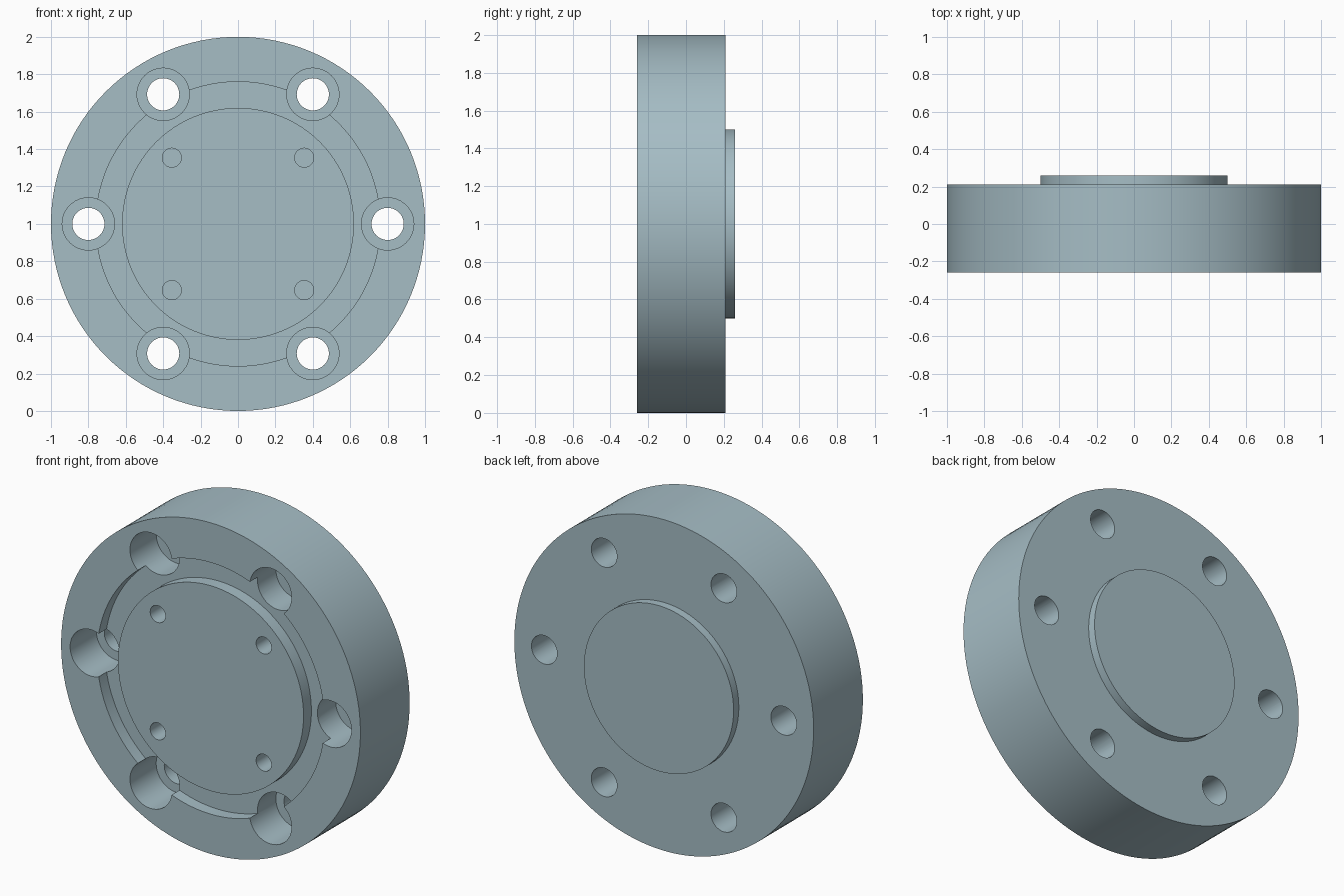
import bpy, bmesh
from math import sin, cos, pi, radians

if "Cube" in bpy.data.objects:
    bpy.data.objects.remove(bpy.data.objects["Cube"])

FRONT, RIM_BACK, BACK = -0.26, 0.21, 0.26
CENTRE_Z = 1.0


def lathe(bm, profile, segments, cx=0.0, cz=0.0):
    """Turn (radius, y) points around a y-parallel axis and cap both ends."""
    rings = []
    for r, y in profile:
        rings.append([bm.verts.new((cx + r * cos(2 * pi * i / segments), y,
                                    cz + r * sin(2 * pi * i / segments)))
                      for i in range(segments)])
    for a, b in zip(rings, rings[1:]):
        for i in range(segments):
            j = (i + 1) % segments
            bm.faces.new((a[i], a[j], b[j], b[i]))
    bm.faces.new(rings[0])
    bm.faces.new(rings[-1])


def make_object(name, bm, material):
    bmesh.ops.recalc_face_normals(bm, faces=bm.faces[:])
    mesh = bpy.data.meshes.new(name)
    bm.to_mesh(mesh)
    bm.free()
    mesh.materials.append(material)
    obj = bpy.data.objects.new(name, mesh)
    obj.location.z = CENTRE_Z
    bpy.context.collection.objects.link(obj)
    return obj


# Blue-grey steel
steel = bpy.data.materials.new("blue_grey_steel")
steel.diffuse_color = (0.38, 0.51, 0.56, 1.0)
steel.use_nodes = True
steel.node_tree.nodes["Principled BSDF"].inputs["Base Color"].default_value = steel.diffuse_color

# Flange disc: front hub, ring groove, rim and rear locating boss
bm = bmesh.new()
lathe(bm, [(0.62, FRONT), (0.62, FRONT + 0.075), (0.76, FRONT + 0.075),
           (0.76, FRONT), (1.0, FRONT), (1.0, RIM_BACK),
           (0.5, RIM_BACK), (0.5, BACK)], 128)
flange = make_object("flange", bm, steel)

# Cutters: six counterbored bolt holes and four blind pin holes
bm = bmesh.new()
for k in range(6):
    a = k * pi / 3
    lathe(bm, [(0.14, FRONT - 0.1), (0.14, FRONT + 0.25),
               (0.086, FRONT + 0.25), (0.086, BACK + 0.1)],
          48, 0.8 * cos(a), 0.8 * sin(a))
for sx in (-1, 1):
    for sz in (-1, 1):
        lathe(bm, [(0.051, FRONT - 0.1), (0.051, FRONT + 0.2)],
              32, sx * 0.354, sz * 0.354)
cutter = make_object("hole_cutters", bm, steel)
cutter.hide_render = True

# Cut the holes, then shade
bpy.context.view_layer.objects.active = flange
flange.select_set(True)
mod = flange.modifiers.new("holes", 'BOOLEAN')
mod.operation = 'DIFFERENCE'
mod.solver = 'EXACT'
mod.object = cutter
bpy.ops.object.modifier_apply(modifier=mod.name)
bpy.data.objects.remove(cutter)
bpy.ops.object.shade_smooth_by_angle(angle=radians(30))
